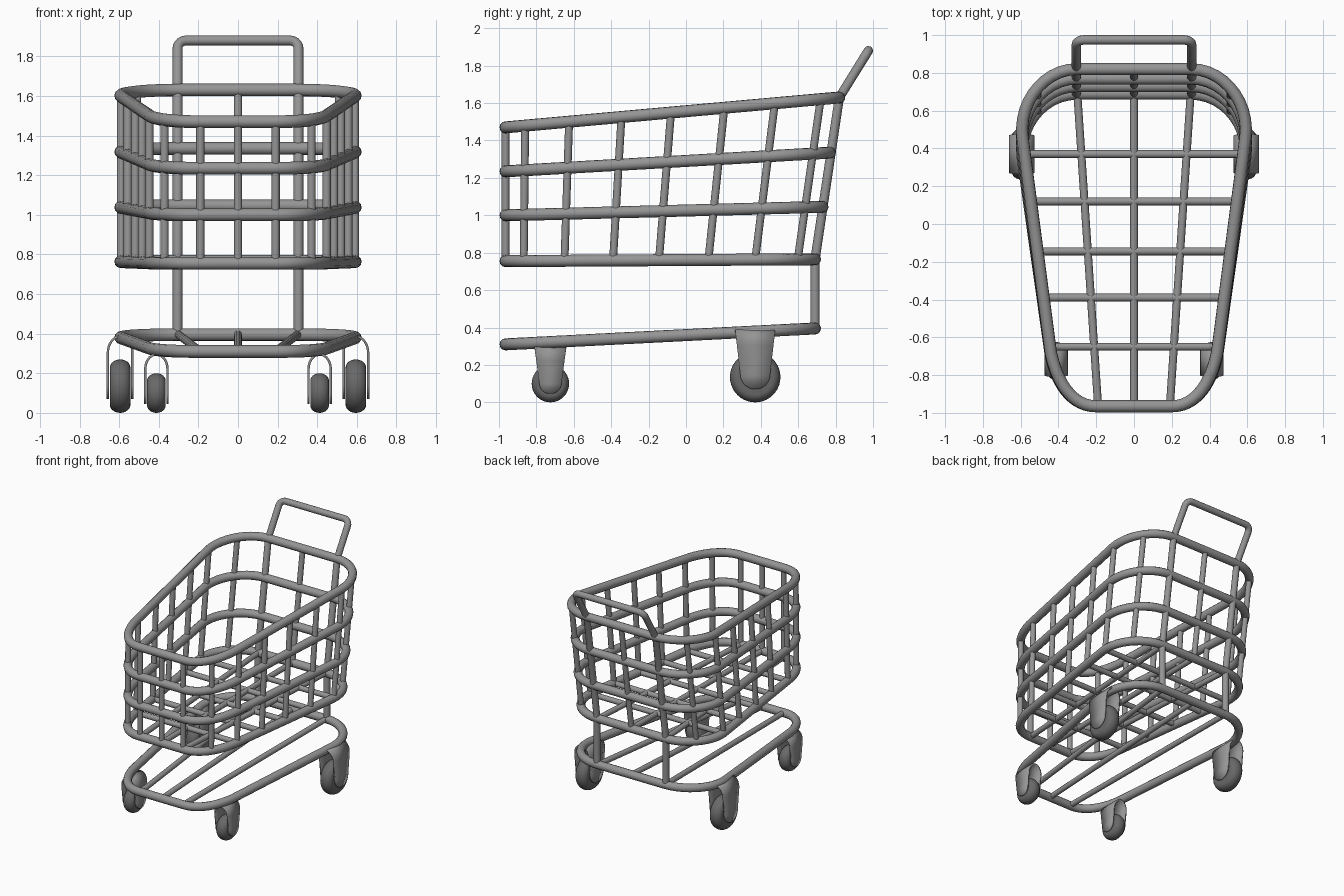
import bpy, bmesh, math
from mathutils import Vector
from mathutils.geometry import interpolate_bezier

if "Cube" in bpy.data.objects:
    bpy.data.objects.remove(bpy.data.objects["Cube"])


def material(name, v):
    m = bpy.data.materials.new(name)
    m.use_nodes = True
    m.diffuse_color = (v, v, v, 1)
    m.node_tree.nodes["Principled BSDF"].inputs["Base Color"].default_value = (v, v, v, 1)
    return m


metal = material("grey metal", 0.3)
rubber = material("dark grey rubber", 0.14)

FRONT, BACK = -0.965, 0.82


def tube(name, paths, radius, closed=False):
    """Round tubes along one or more point lists, as one object."""
    cu = bpy.data.curves.new(name, "CURVE")
    cu.dimensions = "3D"
    cu.bevel_depth = radius
    cu.bevel_resolution = 4
    cu.use_fill_caps = not closed
    for pts in paths:
        sp = cu.splines.new("POLY")
        sp.points.add(len(pts) - 1)
        for p, co in zip(sp.points, pts):
            p.co = (*co, 1)
        sp.use_cyclic_u = closed
        sp.use_smooth = True
    cu.materials.append(metal)
    ob = bpy.data.objects.new(name, cu)
    bpy.context.collection.objects.link(ob)
    bpy.ops.object.select_all(action="DESELECT")
    ob.select_set(True)
    bpy.context.view_layer.objects.active = ob
    bpy.ops.object.convert(target="MESH")
    bpy.ops.object.shade_smooth_by_angle(angle=math.radians(50))


def bezier(*p):
    return [v.to_2d() for v in interpolate_bezier(*[Vector((*q, 0)) for q in p], 12)]


# Basket outline seen from above, left half, front to back
half = (bezier((0.2, FRONT), (0.31, FRONT), (0.40, -0.87), (0.44, -0.68))
        + bezier((0.59, 0.46), (0.612, 0.64), (0.48, BACK), (0.3, BACK)))
outline = half + [Vector((-p.x, p.y)) for p in reversed(half)]


def width_at(y):
    """Half width of the outline at a given depth."""
    for a, b in zip(half, half[1:]):
        if a.y <= y <= b.y and b.y > a.y:
            return a.x + (b.x - a.x) * (y - a.y) / (b.y - a.y)


def on_level(level, x, y):
    """Place an outline point on a sloping level (back depth, front z, back z)."""
    back, z0, z1 = level
    t = (y - FRONT) / (BACK - FRONT)
    return (x, FRONT + t * (back - FRONT), z0 + t * (z1 - z0))


top = (0.82, 1.47, 1.63)
upper = (0.77, 1.235, 1.335)
lower = (0.73, 1.0, 1.045)
floor = (0.69, 0.755, 0.765)
shelf = (0.69, 0.31, 0.395)

# Horizontal hoops
for name, level in (("top_rim", top), ("upper_hoop", upper), ("lower_hoop", lower),
                    ("floor_rim", floor), ("shelf_rim", shelf)):
    tube(name, [[on_level(level, p.x, p.y) for p in outline]], 0.032, True)

# Upright bars around the basket
side_y = [-0.86, -0.625, -0.345, -0.08, 0.205, 0.475, 0.72]
feet = [(0, FRONT), (0.19, FRONT), (-0.19, FRONT), (0, BACK)]
feet += [(s * width_at(y), y) for y in side_y for s in (1, -1)]
tube("upright_bars", [[on_level(floor, *f), on_level(top, *f)] for f in feet], 0.021)

# Floor and shelf bars
lengthwise = [((x0, FRONT), (x1, BACK)) for x0, x1 in ((0, 0), (0.19, 0.3), (-0.19, -0.3))]
cross = [((-width_at(y), y), (width_at(y), y)) for y in side_y[1:6]]
tube("floor_bars", [[on_level(floor, *a), on_level(floor, *b)] for a, b in lengthwise + cross], 0.021)
tube("shelf_bars", [[on_level(shelf, *a), on_level(shelf, *b)] for a, b in lengthwise], 0.021)

# Handle frame: posts from the shelf, up the basket back, to a rounded grip
X, R = 0.305, 0.045
lean = Vector((0, 0.155, 0.25)).normalized()
grip = Vector((0, 0.975, 1.88))
side = [Vector((X, 0.69, 0.395)), Vector((X, 0.69, 0.765)), Vector((X, BACK, 1.63))]
for i in range(7):
    a = math.pi / 2 * i / 6
    side.append(grip + lean * R * (math.sin(a) - 1) + Vector((X - R + R * math.cos(a), 0, 0)))
tube("handle_frame", [side + [Vector((-p.x, p.y, p.z)) for p in reversed(side)]], 0.025)


def finish(name, bm, mat, angle=40):
    bmesh.ops.recalc_face_normals(bm, faces=bm.faces)
    me = bpy.data.meshes.new(name)
    bm.to_mesh(me)
    bm.free()
    me.materials.append(mat)
    ob = bpy.data.objects.new(name, me)
    bpy.context.collection.objects.link(ob)
    bpy.ops.object.select_all(action="DESELECT")
    ob.select_set(True)
    bpy.context.view_layer.objects.active = ob
    bpy.ops.object.shade_smooth_by_angle(angle=math.radians(angle))
    return ob


def wheel(name, x, y, r, w):
    """Lathed tyre with rounded shoulders."""
    bm = bmesh.new()
    c = w * 0.8
    prof = [(-w, 0)]
    for i in range(13):
        a = math.pi * i / 12
        prof.append((-w * math.cos(a), r - c + c * math.sin(a)))
    prof.append((w, 0))
    vs = [bm.verts.new((x + px, y, r + pz)) for px, pz in prof]
    es = [bm.edges.new(e) for e in zip(vs, vs[1:])]
    bmesh.ops.spin(bm, geom=vs + es, cent=(x, y, r), axis=(1, 0, 0),
                   angle=math.tau, steps=40, use_merge=True)
    bmesh.ops.remove_doubles(bm, verts=bm.verts, dist=0.0005)
    finish(name, bm, rubber)


def fork(name, x, y, gap, z0, z1, foot, head):
    """Arched sheet over the wheel, tapering to rounded feet."""
    leg = [(gap, z0 + foot * (1 - math.cos(math.pi / 2 * i / 8))) for i in range(9)]
    arch = [(gap * math.cos(a), z1 - gap * 1.3 * (1 - math.sin(a)))
            for a in (math.pi / 2 * i / 8 for i in range(9))]
    path = leg + arch
    path += [(-px, pz) for px, pz in reversed(path[:-1])]
    bm = bmesh.new()
    rows = []
    for px, pz in path:
        d = pz - z0
        if d < foot:
            h = max(0.012, math.sqrt(foot ** 2 - (foot - d) ** 2))
        else:
            h = foot + (head - foot) * (d - foot) / (z1 - z0 - foot)
        rows.append([bm.verts.new((x + px, y + s * h, pz)) for s in (-1, 1)])
    for (a, b), (c, d) in zip(rows, rows[1:]):
        bm.faces.new((a, b, d, c))
    ob = finish(name, bm, metal)
    mod = ob.modifiers.new("thickness", "SOLIDIFY")
    mod.thickness = 0.012
    mod.offset = 0


# Casters: large at the back, small at the front
for s, word in ((1, "left"), (-1, "right")):
    wheel("rear_wheel_" + word, s * 0.595, 0.37, 0.135, 0.052)
    fork("rear_fork_" + word, s * 0.595, 0.37, 0.062, 0.07, 0.385, 0.08, 0.107)
    wheel("front_wheel_" + word, s * 0.412, -0.725, 0.1, 0.047)
    fork("front_fork_" + word, s * 0.412, -0.725, 0.056, 0.045, 0.295, 0.06, 0.085)
